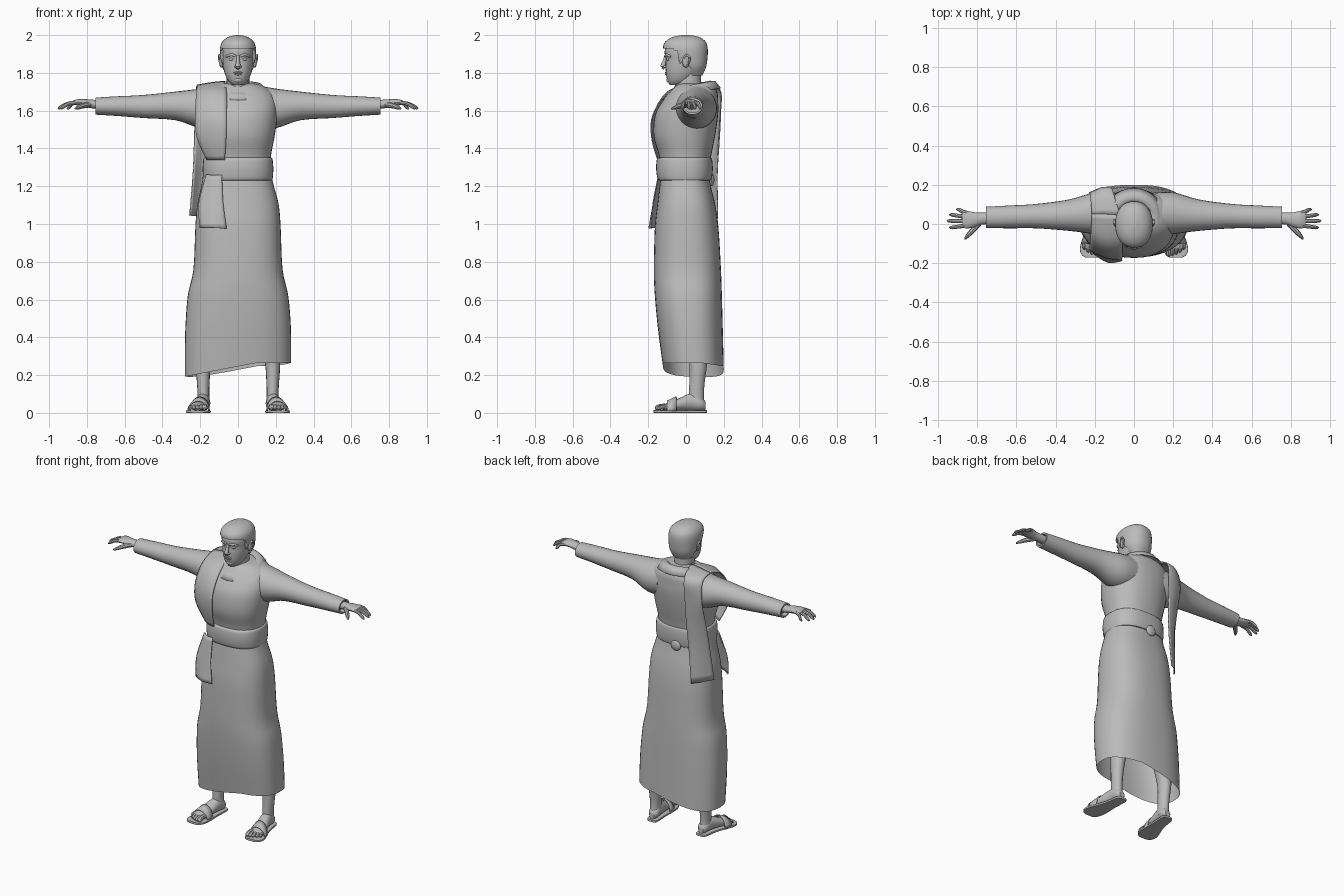
import bpy, bmesh, math
from mathutils import Vector as V

grey = bpy.data.materials.new("plain_grey")
grey.diffuse_color = (0.5, 0.5, 0.5, 1)


def finish(name, bm, angle=40, thick=0):
    bmesh.ops.recalc_face_normals(bm, faces=bm.faces)
    me = bpy.data.meshes.new(name)
    bm.to_mesh(me)
    bm.free()
    me.materials.append(grey)
    me.polygons.foreach_set("use_smooth", [True] * len(me.polygons))
    me.set_sharp_from_angle(angle=math.radians(angle))
    ob = bpy.data.objects.new(name, me)
    bpy.context.collection.objects.link(ob)
    if thick:
        mod = ob.modifiers.new("thickness", 'SOLIDIFY')
        mod.thickness = thick
        mod.offset = 0
    return ob


def smooth(rows, k=4):
    """Catmull-Rom interpolation between rows of numbers."""
    out = []
    for i in range(len(rows) - 1):
        a, b = rows[max(i - 1, 0)], rows[i]
        c, d = rows[i + 1], rows[min(i + 2, len(rows) - 1)]
        for j in range(k):
            t = j / k
            out.append([0.5 * (2*q + (r-p)*t + (2*p-5*q+4*r-s)*t*t + (3*q-p-3*r+s)*t**3)
                        for p, q, r, s in zip(a, b, c, d)])
    return out + [list(rows[-1])]


def oval(c, a, b, n=24, e=2.0):
    f = lambda v: math.copysign(abs(v) ** (2 / e), v)
    return [V(c) + V(a) * f(math.cos(2*math.pi*i/n)) + V(b) * f(math.sin(2*math.pi*i/n))
            for i in range(n)]


def skin(name, rings, closed=True, caps=True, drop=None, **kw):
    """Join rings of points with faces; drop(centre) removes unwanted faces."""
    bm = bmesh.new()
    vs = [[bm.verts.new(p) for p in r] for r in rings]
    n = len(rings[0])
    for r, s in zip(vs, vs[1:]):
        for i in range(n if closed else n - 1):
            j = (i + 1) % n
            bm.faces.new((r[i], r[j], s[j], s[i]))
    if closed and caps:
        bm.faces.new(vs[0])
        bm.faces.new(vs[-1])
    if drop:
        bad = [f for f in bm.faces if drop(f.calc_center_median())]
        bmesh.ops.delete(bm, geom=bad, context='FACES')
    return finish(name, bm, **kw)


def upright(rows, n=24, e=2.0, k=4):
    """Rows of z, x centre, x radius, front y, back y."""
    return [oval((x, (f + b) / 2, z), (rx, 0, 0), (0, (b - f) / 2, 0), n, e)
            for z, x, rx, f, b in smooth(rows, k)]


def tube(name, rows, n=10, k=3):
    """Rows of x, y, z, radius along a path."""
    pts = smooth(rows, k)
    rings = []
    for i, p in enumerate(pts):
        d = V(pts[min(i + 1, len(pts) - 1)][:3]) - V(pts[max(i - 1, 0)][:3])
        d.normalize()
        a = d.cross(V((0, 0, 1)) if abs(d.z) < 0.9 else V((1, 0, 0))).normalized()
        rings.append(oval(p[:3], a * p[3], d.cross(a) * p[3], n))
    return skin(name, rings)


def ball(name, c, size):
    bm = bmesh.new()
    bmesh.ops.create_uvsphere(bm, u_segments=16, v_segments=10, radius=1)
    for v in bm.verts:
        v.co = V([c[i] + v.co[i] * size[i] for i in range(3)])
    return finish(name, bm)


# Head and neck
skin("head", upright([(1.735, 0, .028, -.085, -.01), (1.755, 0, .050, -.097, .03),
                      (1.79, 0, .068, -.105, .06), (1.83, 0, .078, -.108, .09),
                      (1.87, 0, .083, -.106, .10), (1.91, 0, .084, -.113, .105),
                      (1.95, 0, .077, -.10, .10), (1.985, 0, .04, -.05, .05)], 32, 2.2))
skin("neck", upright([(1.66, 0, .085, -.07, .11), (1.72, 0, .062, -.062, .085),
                      (1.76, 0, .060, -.052, .08), (1.84, 0, .058, -.04, .08)]))
# Hair cap, cut back to the hairline
skin("hair", upright([(1.785, 0, .055, .0, .085), (1.83, 0, .084, -.06, .106),
                      (1.88, 0, .094, -.105, .114), (1.93, 0, .095, -.121, .115),
                      (1.965, 0, .083, -.11, .104), (1.99, 0, .052, -.07, .07),
                      (2.0, 0, .012, -.02, .02)], 36, 2.2),
     drop=lambda c: c.y < -.025 - max(0, (c.z - 1.86) * .5) and c.z < 1.932 or c.z < 1.835 and c.y < .03)
# Face details
tube("nose", [(0, -.106, 1.89, .008), (0, -.115, 1.86, .010), (0, -.121, 1.836, .014),
              (0, -.112, 1.826, .010)])
ball("upper_lip", (0, -.104, 1.802), (.026, .008, .005))
ball("lower_lip", (0, -.102, 1.793), (.022, .008, .006))
ball("chin", (0, -.086, 1.762), (.026, .018, .016))
for s in (1, -1):
    ball("eye", (s * .034, -.095, 1.872), (.014, .009, .008))
    tube("brow", [(s * .012, -.108, 1.888, .006), (s * .035, -.103, 1.896, .007),
                  (s * .062, -.082, 1.886, .005)])
    ball("nostril", (s * .011, -.111, 1.833), (.008, .010, .007))
    ball("ear", (s * .088, .0, 1.862), (.012, .020, .034))
    tube("ear_rim", [(s * .093, -.012, 1.875, .005), (s * .1, .002, 1.895, .006),
                     (s * .1, .02, 1.875, .006), (s * .09, .004, 1.832, .005)])
    tube("sideburn", [(s * .084, -.03, 1.92, .012), (s * .083, -.03, 1.88, .010),
                      (s * .08, -.03, 1.85, .004)])

# Robe top
skin("robe_body", upright([(1.30, 0, .172, -.135, .125), (1.37, 0, .176, -.145, .135),
                           (1.47, 0, .195, -.172, .155), (1.58, 0, .208, -.163, .17),
                           (1.65, 0, .205, -.125, .17), (1.70, 0, .180, -.085, .165),
                           (1.735, 0, .125, -.05, .14), (1.745, 0, .07, -.02, .10)], 36, 2.3))
# Loose collar, low in front and raised behind
collar = []
for r, dz in ((.082, .0), (.098, .012), (.125, .012), (.155, -.025)):
    ring = []
    for p in oval((0, .03, 0), (r, 0, 0), (0, r * .98, 0), 28):
        up = (p.y - .03) / r
        ring.append(V((p.x, p.y, 1.722 + dz + .022 * up - (.02 if up < -.5 else 0))))
    collar.append(ring)
skin("collar", collar, caps=False, angle=60, thick=.006)

# Sleeves, hands, legs and sandals
for s in (1, -1):
    arm = smooth([(.10, .05, 1.62, .11, .115), (.20, .055, 1.612, .107, .105),
                  (.33, .045, 1.625, .080, .076), (.50, .040, 1.622, .062, .061),
                  (.64, .036, 1.624, .058, .052), (.755, .034, 1.624, .054, .045)])
    sleeve = [oval((s * x, y, z), (0, ry, 0), (0, 0, rz)) for x, y, z, ry, rz in arm]
    x, y, z, ry, rz = arm[-1]
    sleeve += [oval((s * (x - d), y, z), (0, ry - .01, 0), (0, 0, rz - .01)) for d in (0, .03)]
    skin("sleeve", sleeve)
    palm = smooth([(.70, .03, 1.63, .032, .026), (.77, .028, 1.635, .030, .023),
                   (.81, .022, 1.640, .037, .021), (.85, .022, 1.644, .045, .016),
                   (.875, .024, 1.642, .040, .010)])
    skin("palm", [oval((s * x, y, z), (0, ry, 0), (0, 0, rz), 16) for x, y, z, ry, rz in palm])
    for y0, y1, tip in ((.056, .074, .905), (.036, .047, .940), (.014, .016, .952), (-.008, -.018, .940)):
        tube("finger", [(s * .85, y0, 1.643, .011), (s * (tip + .85) / 2, (y0 + y1) / 2, 1.637, .010),
                        (s * (tip - .012), y1, 1.618, .009), (s * tip, y1, 1.608, .004)], 8)
    tube("thumb", [(s * .79, .005, 1.632, .016), (s * .825, -.035, 1.625, .014),
                   (s * .85, -.062, 1.615, .010), (s * .862, -.078, 1.610, .004)], 8)

    skin("leg", upright([(.04, s * .182, .034, .015, .098), (.10, s * .183, .031, .015, .095),
                         (.17, s * .184, .034, .018, .100), (.26, s * .183, .040, .018, .112),
                         (.40, s * .165, .052, .0, .12), (.60, s * .13, .06, -.03, .10)], 16))
    foot = smooth([(.103, .180, .038, .018, .022), (.08, .181, .048, .034, .036),
                   (.03, .186, .058, .036, .046), (-.04, .200, .044, .043, .032),
                   (-.09, .209, .034, .050, .022), (-.125, .213, .028, .046, .014)])
    skin("foot", [oval((s * x, y, z), (rx, 0, 0), (0, 0, rz), 16) for y, x, z, rx, rz in foot])
    for i in range(5):
        x = .177 + i * .019
        r = (.014, .011, .010, .010, .009)[i]
        tip = (-.163, -.160, -.153, -.143, -.130)[i]
        tube("toe", [(s * x, -.10, .034, r), (s * x, (tip - .1) / 2, .034, r),
                     (s * x, tip + .01, .026, r), (s * x, tip, .022, r * .5)], 8)
    sole = smooth([(.112, .180, .020), (.095, .180, .036), (.0, .190, .043), (-.08, .205, .060),
                   (-.13, .213, .063), (-.16, .214, .050), (-.172, .213, .030)], 3)
    skin("sandal_sole", [oval((s * x, y, .007), (rx, 0, 0), (0, 0, .007), 16, 8)
                         for y, x, rx in sole])
    strap = []
    for y, x, w, h in ((-.10, .211, .055, .052), (-.075, .206, .053, .064), (-.05, .202, .050, .074)):
        strap.append([V((s * (x + w * math.cos(a)), y, .010 + h * math.sin(a)))
                      for a in [math.pi * i / 14 for i in range(15)]])
    skin("sandal_strap", strap, closed=False, thick=.006)

# Robe skirt: open shell with a hem that dips to one side
skirt = upright([(1.26, -.005, .180, -.132, .122), (1.20, -.002, .192, -.140, .132),
                 (1.10, 0, .216, -.152, .155), (.98, 0, .226, -.165, .172),
                 (.76, 0, .236, -.170, .185), (.62, 0, .266, -.165, .190),
                 (.45, 0, .280, -.148, .195), (.265, 0, .281, -.122, .200)], 44, 2.5)
for ring in skirt:
    for p in ring:
        fade = max(0, 1 - (p.z - .265) / .35)
        p.z -= fade * max(0, .1 - p.x) * .19 + fade * max(0, p.y - .08) * .15
skin("robe_skirt", skirt, caps=False)

# Wide sash around the waist, with a small tuck behind
skin("sash", upright([(1.232, 0, .174, -.135, .125), (1.237, 0, .183, -.150, .136),
                      (1.29, 0, .187, -.158, .142), (1.343, 0, .183, -.154, .138),
                      (1.352, 0, .174, -.14, .128)], 36, 2.5))
ball("sash_tuck", (-.02, .135, 1.235), (.035, .015, .035))


def drape(name, rows):
    """Cloth strip; each row holds outer, middle and inner points."""
    grid = []
    for r in smooth(rows, 4):
        a, b, c = (V(r[i:i + 3]) for i in (0, 3, 6))
        grid.append([V(p) for p in smooth([a, b, c], 3)])
    skin(name, grid, closed=False, angle=60, thick=.006)


# Scarf over one shoulder: front fall, hanging end and back fall
top = (-.215, .05, 1.735, -.14, .05, 1.748, -.07, .045, 1.755)
drape("scarf_front", [top, (-.22, -.06, 1.69, -.14, -.095, 1.70, -.06, -.09, 1.70),
                      (-.226, -.125, 1.58, -.14, -.165, 1.58, -.06, -.174, 1.58),
                      (-.218, -.13, 1.46, -.14, -.168, 1.46, -.062, -.182, 1.46),
                      (-.165, -.11, 1.34, -.12, -.14, 1.34, -.07, -.150, 1.34)])
drape("scarf_end", [(-.168, -.11, 1.26, -.13, -.14, 1.26, -.085, -.145, 1.26),
                    (-.207, -.135, 1.11, -.14, -.168, 1.11, -.078, -.174, 1.11),
                    (-.202, -.155, .98, -.13, -.196, .98, -.06, -.186, .975)])
drape("scarf_back", [top, (-.222, .14, 1.71, -.165, .172, 1.715, -.11, .175, 1.72),
                     (-.228, .158, 1.58, -.17, .178, 1.58, -.12, .182, 1.58),
                     (-.232, .12, 1.42, -.18, .160, 1.42, -.125, .174, 1.42),
                     (-.238, .09, 1.26, -.195, .142, 1.26, -.135, .165, 1.26),
                     (-.256, .07, 1.045, -.212, .128, 1.04, -.155, .168, 1.03)])
